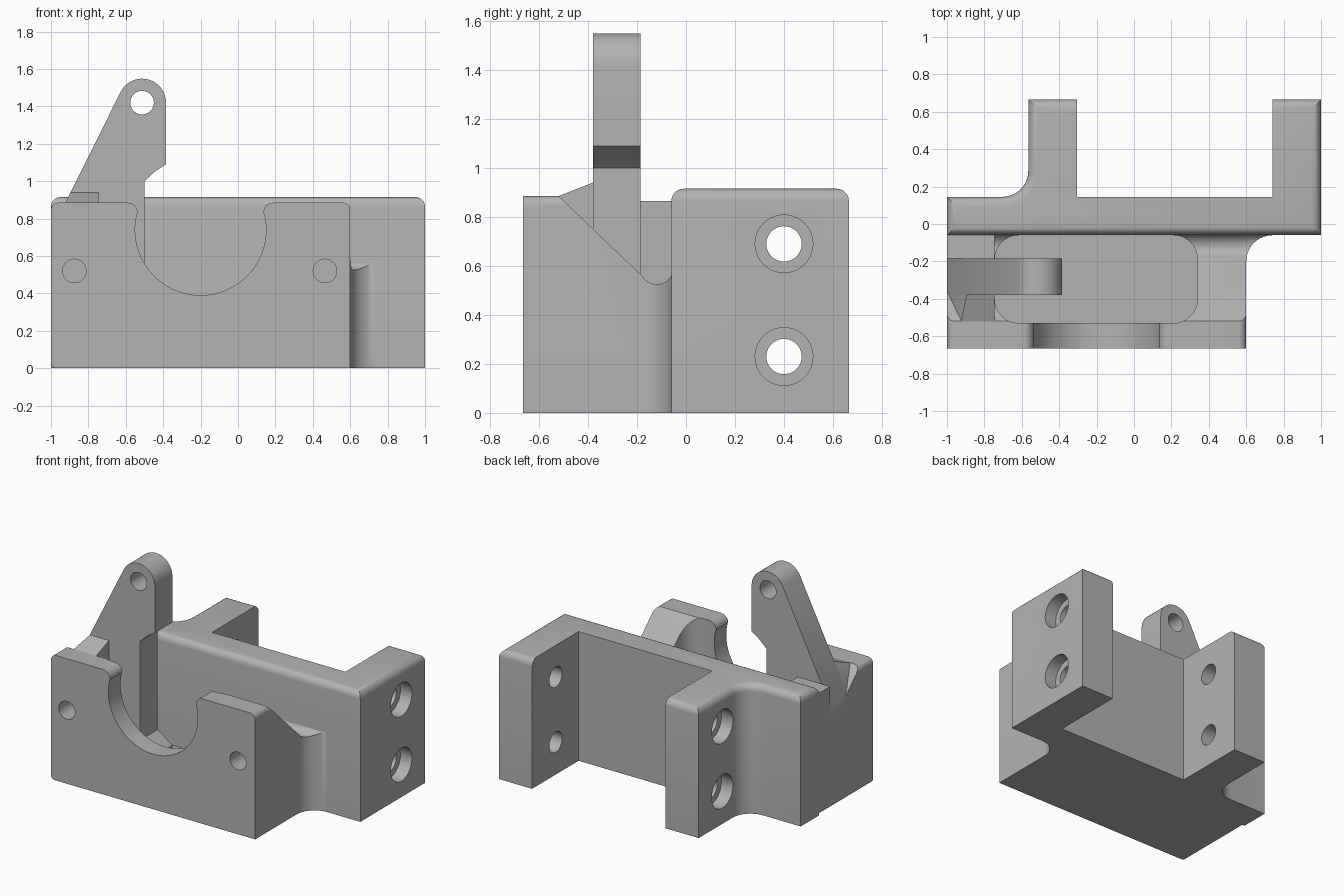
import bpy, bmesh
from math import sin, cos, radians
from mathutils import Vector

if "Cube" in bpy.data.objects:
    bpy.data.objects.remove(bpy.data.objects["Cube"])

grey = bpy.data.materials.new("plain grey")
grey.use_nodes = True
grey.diffuse_color = (0.45, 0.45, 0.45, 1)
grey.node_tree.nodes["Principled BSDF"].inputs["Base Color"].default_value = (0.45, 0.45, 0.45, 1)


def arc(cx, cy, r, start, end, n=10):
    """Points along an arc, angles in degrees."""
    angles = [radians(start + (end - start) * i / n) for i in range(n + 1)]
    return [(cx + r * cos(a), cy + r * sin(a)) for a in angles]


def prism(name, points, axis, low, high, bevel_rule=None, radius=0.05):
    """Extrude a closed profile along an axis, optionally rounding chosen edges."""
    place = {"x": lambda u, v, w: (w, u, v),
             "y": lambda u, v, w: (u, w, v),
             "z": lambda u, v, w: (u, v, w)}[axis]
    bm = bmesh.new()
    base = bm.faces.new([bm.verts.new(place(u, v, low)) for u, v in points])
    made = bmesh.ops.extrude_face_region(bm, geom=[base])["geom"]
    shift = Vector(place(0, 0, high - low))
    bmesh.ops.translate(bm, vec=shift, verts=[g for g in made if isinstance(g, bmesh.types.BMVert)])
    bmesh.ops.recalc_face_normals(bm, faces=bm.faces)
    if bevel_rule:
        chosen = [e for e in bm.edges if bevel_rule(e.verts[0].co, e.verts[1].co)]
        bmesh.ops.bevel(bm, geom=chosen, offset=radius, segments=5, profile=0.5, affect="EDGES")
    mesh = bpy.data.meshes.new(name)
    bm.to_mesh(mesh)
    bm.free()
    mesh.materials.append(grey)
    obj = bpy.data.objects.new(name, mesh)
    bpy.context.collection.objects.link(obj)
    return obj


def box(name, x0, x1, y0, y1, z0, z1):
    return prism(name, [(x0, y0), (x1, y0), (x1, y1), (x0, y1)], "z", z0, z1)


def rod(u, v, r, axis, low, high):
    return prism("cutter", arc(u, v, r, 0, 360, 40)[:-1], axis, low, high)


def combine(target, tools, operation="DIFFERENCE"):
    """Apply booleans one by one and remove the tools."""
    for tool in tools:
        tool.hide_render = True
        mod = target.modifiers.new("combine", "BOOLEAN")
        mod.operation, mod.solver, mod.object = operation, "EXACT", tool
        bpy.context.view_layer.objects.active = target
        bpy.ops.object.modifier_apply(modifier=mod.name)
        bpy.data.objects.remove(tool)


# Rear bar with two legs, top outer edges rounded
FRONT, BACK, END = -0.06, 0.145, 0.665
outline = [(-1, FRONT), (1, FRONT), (1, END), (0.74, END), (0.74, BACK), (-0.305, BACK),
           (-0.305, END), (-0.565, END)] + arc(-0.705, BACK + 0.14, 0.14, 0, -90) + [(-1, BACK)]


def outer_top(a, b):
    if min(a.z, b.z) < 0.9:
        return False
    mid = (a + b) / 2
    inner = -0.31 < mid.x < 0.745 and FRONT + 0.01 < mid.y < END - 0.01
    return not inner


bar = prism("rear_bar_and_legs", outline, "z", 0, 0.915, outer_top)
holes = []
for z in (0.23, 0.69):
    holes.append(rod(0.4, z, 0.072, "x", -0.7, 1.1))
    holes.append(rod(0.4, z, 0.118, "x", 0.91, 1.1))
    holes.append(rod(0.4, z, 0.118, "x", -0.7, -0.475))
combine(bar, holes)

# Front housing with the round cradle opening
TOP = 0.885
profile = ([(0.6, 0)] + arc(0.56, TOP - 0.04, 0.04, 0, 90, 6)
           + arc(0.19, TOP - 0.055, 0.055, 90, 180, 8)
           + arc(-0.2, 0.74, 0.35, 14, -194, 40)
           + arc(-0.59, TOP - 0.055, 0.055, 0, 90, 8)
           + arc(-0.96, TOP - 0.04, 0.04, 90, 180, 6)
           + arc(-0.97, 0.03, 0.03, 180, 270, 5))
housing = prism("front_housing", profile, "y", -0.665, FRONT)
corner_fillet = prism("corner_fillet", arc(0.74, -0.2, 0.14, 90, 180) + [(0.6, FRONT)], "z", 0, 0.8)

# Hollow pocket inside the housing
pocket = []
for cx, cy, start in ((0.21, -0.19, 0), (-0.615, -0.19, 90), (-0.615, -0.4, 180), (0.21, -0.4, 270)):
    pocket += arc(cx, cy, 0.13, start, start + 90)
combine(housing, [prism("cutter", pocket, "z", 0.15, 1.2)])

# Sloping groove across the side walls
groove = [(-0.6, 0.962), (-0.175, 0.555)] + arc(-0.12, 0.595, 0.07, 225, 325, 8) + [(-0.04, 0.6), (-0.04, 1.2), (-0.6, 1.2)]
for part in (housing, corner_fillet):
    combine(part, [prism("cutter", groove, "x", -1.1, 0.9)])

# Blind screw holes in the front face
combine(housing, [rod(x, 0.52, 0.063, "y", -0.8, -0.4) for x in (-0.875, 0.465)])

# Upright arm with an eye at the top
arm_profile = ([(-1, 0.5), (-1, 0.73)] + arc(-0.513, 1.42, 0.128, 153.4, 0, 20)
               + [(-0.385, 1.09), (-0.44, 1.055), (-0.5, 1.0), (-0.5, 0.3),
                  (-0.385, 0.22), (-0.385, 0.15), (-0.8, 0.15), (-0.8, 0.5)])
arm = prism("upright_arm", arm_profile, "y", -0.38, -0.185)
combine(arm, [rod(-0.513, 1.42, 0.063, "y", -0.6, 0)])

# Wedge in front of the arm, trimmed along the arm's slope
wedge = prism("arm_wedge", [(-0.52, TOP), (-0.38, 0.94), (-0.38, 0.7)], "x", -1, -0.745)
combine(wedge, [prism("cutter", [(-1.2, 0.33), (-0.627, 1.476), (-1.2, 1.476)], "y", -0.7, 0)])

# Pad filling the groove behind the arm
pad = box("arm_rear_pad", -1, -0.745, -0.185, FRONT, 0.45, 0.865)

for obj in (bar, housing, corner_fillet, arm, wedge, pad):
    bpy.ops.object.select_all(action="DESELECT")
    obj.select_set(True)
    bpy.context.view_layer.objects.active = obj
    bpy.ops.object.shade_smooth_by_angle(angle=radians(30))
